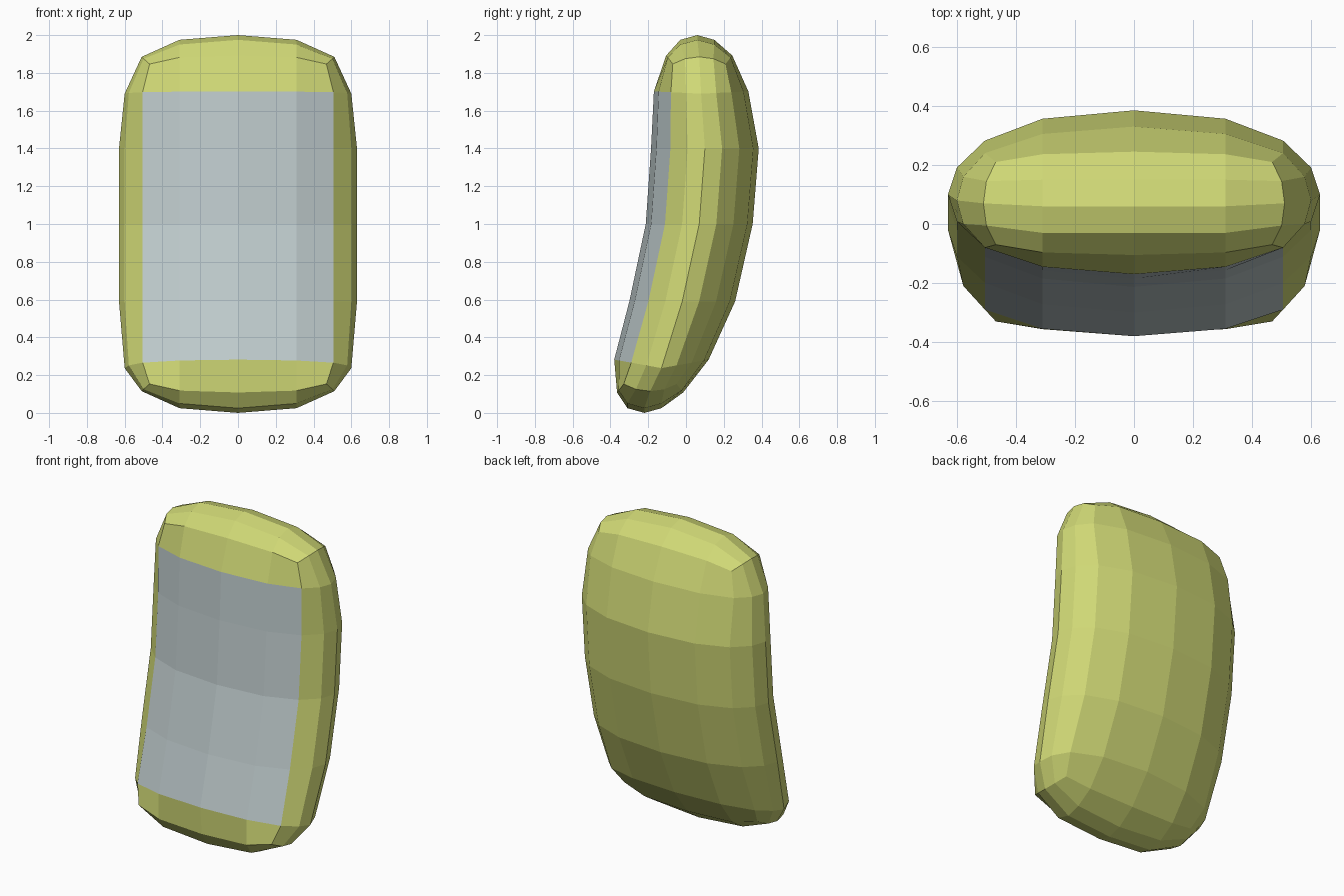
import bpy
import bmesh

cube = bpy.data.objects.get("Cube")
if cube:
    bpy.data.objects.remove(cube, do_unlink=True)


def make_material(name, colour):
    mat = bpy.data.materials.new(name)
    mat.use_nodes = True
    mat.diffuse_color = (*colour, 1)
    mat.node_tree.nodes["Principled BSDF"].inputs["Base Color"].default_value = (*colour, 1)
    return mat


# Quarter cross-sections: (x, depth fraction), front centre to side centre
FULL = [(0, 1), (.31, .9), (.505, .64), (.6, .32), (.63, 0)]
NARROW = [(0, 1), (.31, .9), (.505, .64), (.578, .32), (.6, 0)]
END = [(0, 1), (.31, .95), (.468, .8), (.5, .43), (.51, 0)]
# How far the end rings dip below the crown at each quarter point
END_DIP = [.108, .118, .153, .125, .115]

# Rings from bottom to top: (section, y centre, half depth, z)
RINGS = [
    (END, -.19, .175, 0), (NARROW, -.13, .25, .237), (FULL, -.02, .28, .59),
    (FULL, .07, .283, 1.0), (FULL, .1, .285, 1.4), (NARROW, .08, .25, 1.69),
    (END, .07, .175, 2),
]

bm = bmesh.new()


def add_ring(level, section, centre, half, z):
    """One closed loop of sixteen points, counted from the front centre."""
    verts = []
    for n in range(16):
        m = min(n, 16 - n)
        q = min(m, 8 - m)
        x, depth = section[q]
        x *= 1 if n <= 8 else -1
        y = centre + half * depth * (-1 if m <= 4 else 1)
        height = z
        if section is END:
            height += END_DIP[q] * (1 if level == 0 else -1)
        elif section is NARROW:
            height += depth * (.045 if level == 1 else .012)
        verts.append(bm.verts.new((x, y, height)))
    return verts


rings = [add_ring(level, *ring) for level, ring in enumerate(RINGS)]

# Wall, with the grey panel on the middle four rows and columns of the front
for level in range(6):
    low, high = rings[level], rings[level + 1]
    for n in range(16):
        m = (n + 1) % 16
        face = bm.faces.new((low[n], low[m], high[m], high[n]))
        face.material_index = int(1 <= level <= 4 and (n < 2 or n >= 14))


def add_cap(ring, centre, z, up):
    """Gently domed grid that closes an end ring."""
    inner = {(i, j): bm.verts.new((.31 * i, centre + .09 * j,
                                   z - up * .025 * (abs(i) + abs(j))))
             for i in (-1, 0, 1) for j in (-1, 0, 1)}

    def point(i, j):
        if j == -2:
            return ring[i % 16]
        if i == 2:
            return ring[4 + j]
        if j == 2:
            return ring[8 - i]
        if i == -2:
            return ring[12 - j]
        return inner[i, j]

    for i in range(-2, 2):
        for j in range(-2, 2):
            bm.faces.new([point(i, j), point(i + 1, j),
                          point(i + 1, j + 1), point(i, j + 1)])


add_cap(rings[0], -.22, 0, -1)
add_cap(rings[-1], .06, 2, 1)
bmesh.ops.recalc_face_normals(bm, faces=bm.faces[:])

# Curved padded body
mesh = bpy.data.meshes.new("curved_body")
bm.to_mesh(mesh)
bm.free()
mesh.materials.append(make_material("yellow green", (.63, .69, .18)))
mesh.materials.append(make_material("pale grey", (.53, .61, .62)))
body = bpy.data.objects.new("curved_body", mesh)
bpy.context.collection.objects.link(body)
